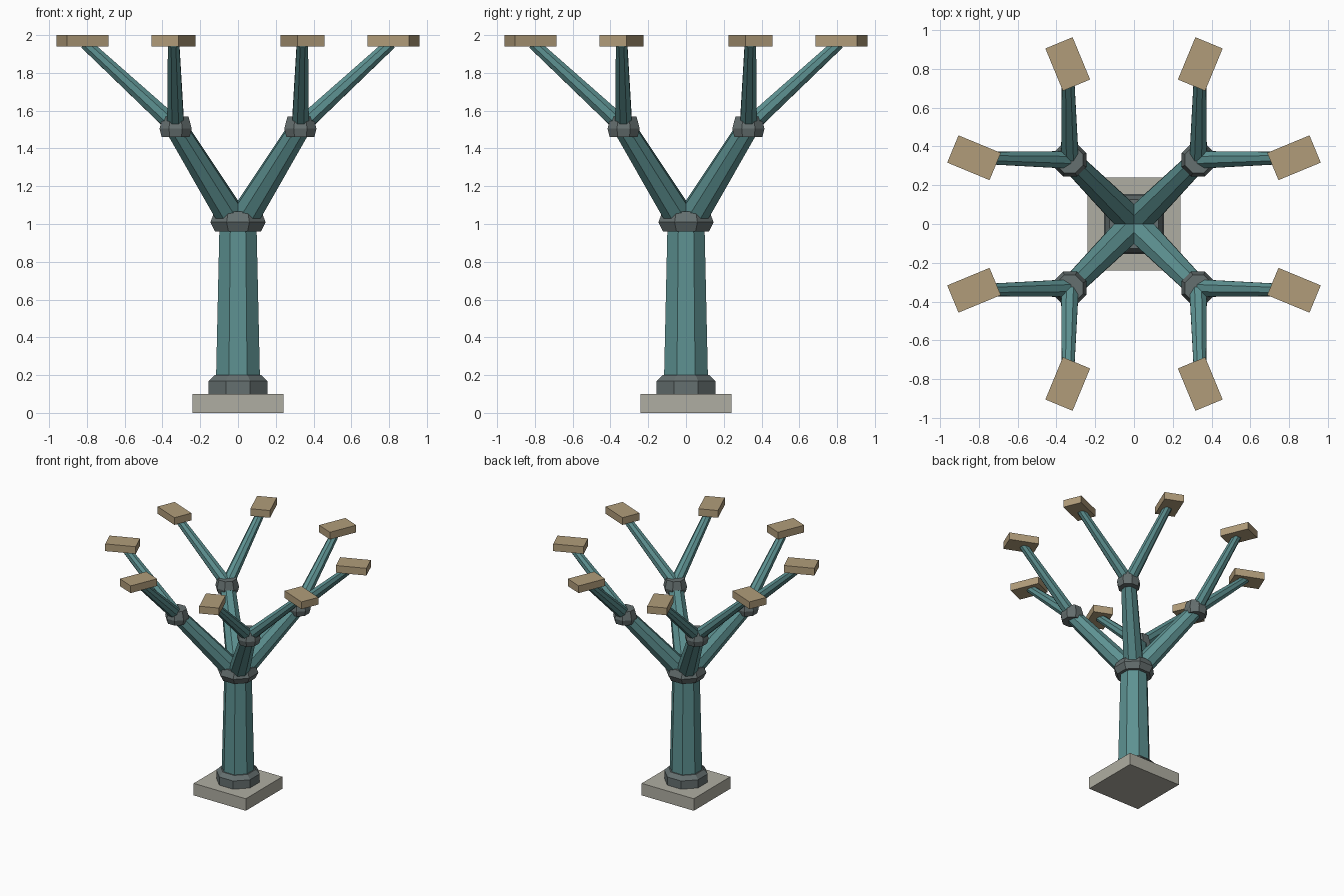
import bpy, bmesh, math
from mathutils import Vector, Matrix

if "Cube" in bpy.data.objects:
    bpy.data.objects.remove(bpy.data.objects["Cube"])

SIDES = 8
FLAT = math.cos(math.pi / SIDES)  # radii below are measured across the flats


def material(name, rgb):
    m = bpy.data.materials.new(name)
    m.diffuse_color = (*rgb, 1)
    m.use_nodes = True
    m.node_tree.nodes["Principled BSDF"].inputs["Base Color"].default_value = m.diffuse_color
    return m


teal = material("teal paint", (0.11, 0.285, 0.285))
iron = material("grey iron", (0.13, 0.16, 0.16))
stone = material("pale stone", (0.43, 0.42, 0.36))
wood = material("tan wood", (0.44, 0.335, 0.195))


def finish(bm, name, mat):
    bmesh.ops.recalc_face_normals(bm, faces=bm.faces)
    me = bpy.data.meshes.new(name)
    bm.to_mesh(me)
    bm.free()
    me.materials.append(mat)
    ob = bpy.data.objects.new(name, me)
    bpy.context.collection.objects.link(ob)
    return ob


def box(name, mat, size, loc, angle=0):
    bm = bmesh.new()
    bmesh.ops.create_cube(bm, size=1, matrix=Matrix.Translation(loc)
                          @ Matrix.Rotation(angle, 4, 'Z')
                          @ Matrix.Diagonal((*size, 1)))
    return finish(bm, name, mat)


def lathe(name, mat, profile, matrix):
    """Eight-sided solid from (radius, height) pairs along local z."""
    bm = bmesh.new()
    rings = []
    for r, z in profile:
        rings.append([bm.verts.new(matrix @ Vector((
            r / FLAT * math.cos((i + 0.5) * math.tau / SIDES),
            r / FLAT * math.sin((i + 0.5) * math.tau / SIDES), z)))
            for i in range(SIDES)])
    for a, b in zip(rings, rings[1:]):
        for i in range(SIDES):
            j = (i + 1) % SIDES
            bm.faces.new((a[i], a[j], b[j], b[i]))
    bm.faces.new(rings[0][::-1])
    bm.faces.new(rings[-1])
    return finish(bm, name, mat)


def limb(name, start, end, r0, r1):
    d = end - start
    m = Matrix.Translation(start) @ d.to_track_quat('Z', 'Y').to_matrix().to_4x4()
    return lathe(name, teal, [(r0, 0), (r1, d.length)], m)


# Footing, foot collar, trunk and trunk head
ID = Matrix.Identity(4)
box("footing", stone, (0.48, 0.48, 0.10), (0, 0, 0.05))
lathe("foot_collar", iron, [(0.155, 0.10), (0.155, 0.168), (0.125, 0.20)], ID)
lathe("trunk", teal, [(0.118, 0.10), (0.098, 1.0)], ID)
lathe("trunk_head", iron, [(0.122, 0.96), (0.146, 1.01), (0.125, 1.065)], ID)

# Four branches, each with a joint, two twigs and two end plates
for k in range(4):
    a = math.radians(45 + 90 * k)
    joint = Vector((0.467 * math.cos(a), 0.467 * math.sin(a), 1.515))
    limb(f"branch_{k}", Vector((0, 0, 0.98)), joint, 0.076, 0.055)
    lathe(f"branch_joint_{k}", iron,
          [(0.074, -0.055), (0.085, -0.01), (0.068, 0.055)],
          Matrix.Translation(joint))
    for side in (-1, 1):
        b = a + side * math.radians(22.5)
        tip = Vector((0.892 * math.cos(b), 0.892 * math.sin(b), 1.97))
        limb(f"twig_{k}_{side}", joint, tip - (tip - joint) * 0.03, 0.045, 0.03)
        box(f"end_plate_{k}_{side}", wood, (0.236, 0.152, 0.06), tip, b)
